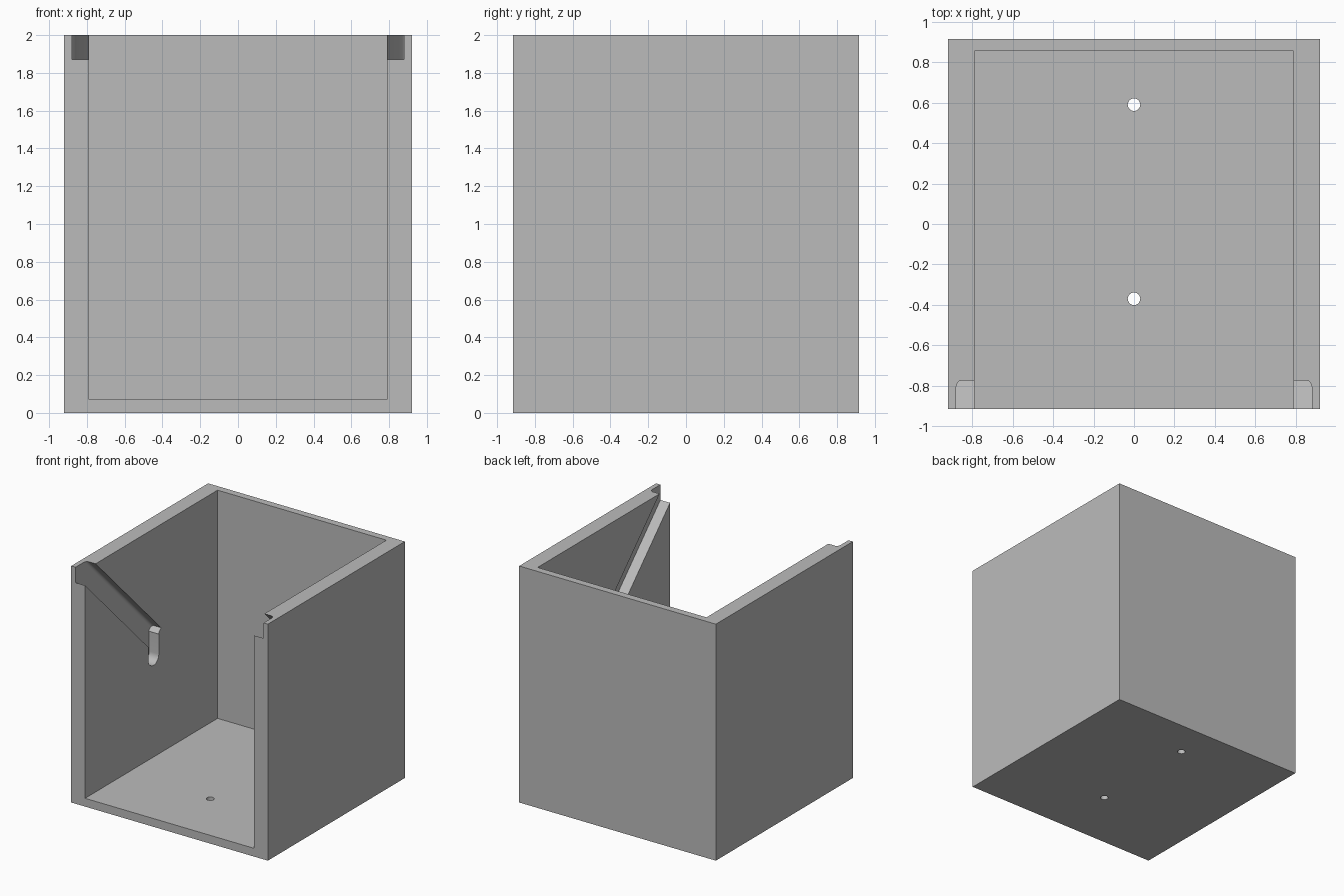
import bpy
import bmesh
import math
from mathutils import Vector

old = bpy.data.objects.get("Cube")
if old:
    bpy.data.objects.remove(old, do_unlink=True)

# Overall sizes
HALF_X, HALF_Y, HEIGHT = 0.92, 0.915, 2.0
INNER_X, GROOVE_X = 0.79, 0.88
BACK_Y, FLOOR_Z = 0.855, 0.07
SLOT_R, SLOT_Z = 0.07, 0.915

grey = bpy.data.materials.new("plain grey")
grey.use_nodes = True
colour = (0.5, 0.5, 0.5, 1)
grey.diffuse_color = colour
grey.node_tree.nodes["Principled BSDF"].inputs["Base Color"].default_value = colour


def extrude(name, outline, move, fillet=None):
    """Prism from an outline; fillet = (index of the rounded far edge, radius)."""
    bm = bmesh.new()
    base = [bm.verts.new(p) for p in outline]
    far = [bm.verts.new(Vector(p) + Vector(move)) for p in outline]
    n = len(base)
    bm.faces.new(base)
    bm.faces.new(far[::-1])
    for i in range(n):
        j = (i + 1) % n
        bm.faces.new((base[i], far[i], far[j], base[j]))
    if fillet:
        i, radius = fillet
        edge = bm.edges.get((far[i], far[(i + 1) % n]))
        bmesh.ops.bevel(bm, geom=[edge], offset=radius, segments=4,
                        profile=0.5, affect='EDGES')
    bmesh.ops.recalc_face_normals(bm, faces=bm.faces)
    mesh = bpy.data.meshes.new(name)
    bm.to_mesh(mesh)
    bm.free()
    obj = bpy.data.objects.new(name, mesh)
    bpy.context.collection.objects.link(obj)
    return obj


def block(name, x0, x1, y0, y1, z0, z1):
    outline = [(x0, y0, z0), (x1, y0, z0), (x1, y1, z0), (x0, y1, z0)]
    return extrude(name, outline, (0, 0, z1 - z0))


# Box body and its open-fronted cavity
box = block("box", -HALF_X, HALF_X, -HALF_Y, HALF_Y, 0, HEIGHT)
box.data.materials.append(grey)
cutters = [block("cavity_cutter", -INNER_X, INNER_X, -1.2, BACK_Y, FLOOR_Z, 2.3)]

# Sloping guide groove and rounded drop slot in each side wall
for side, label in ((1, "left"), (-1, "right")):
    start = side * (INNER_X - 0.1)
    depth = (GROOVE_X - INNER_X + 0.1) * side
    slope = [(-1.1, 2.055), (-1.1, 2.325), (0.1, 1.125), (-0.035, 0.99)]
    cutters.append(extrude(label + "_groove_cutter", [(start, y, z) for y, z in slope],
                           (depth, 0, 0), fillet=(1, 0.025)))
    arc = [(SLOT_R * math.cos(a), SLOT_Z + SLOT_R * math.sin(a))
           for a in (math.pi + math.pi * k / 16 for k in range(17))]
    drop = arc + [(SLOT_R, 1.09), (-SLOT_R, 1.04)]
    cutters.append(extrude(label + "_slot_cutter", [(start, y, z) for y, z in drop],
                           (depth, 0, 0)))

# Two screw holes through the floor
for label, hole_y in (("front", -0.37), ("back", 0.59)):
    ring = [(0.031 * math.cos(math.tau * k / 24), hole_y + 0.031 * math.sin(math.tau * k / 24), -0.1)
            for k in range(24)]
    cutters.append(extrude(label + "_hole_cutter", ring, (0, 0, 0.3)))

for cutter in cutters:
    cutter.hide_render = True
    cutter.hide_set(True)
    cut = box.modifiers.new(cutter.name, 'BOOLEAN')
    cut.operation = 'DIFFERENCE'
    cut.solver = 'EXACT'
    cut.object = cutter

# Bake the cuts and remove the helpers
bpy.context.view_layer.update()
graph = bpy.context.evaluated_depsgraph_get()
cut_mesh = bpy.data.meshes.new_from_object(box.evaluated_get(graph))
box.modifiers.clear()
box.data = cut_mesh
for cutter in cutters:
    bpy.data.objects.remove(cutter, do_unlink=True)

# Smooth only the rounded surfaces
bpy.ops.object.select_all(action='DESELECT')
box.select_set(True)
bpy.context.view_layer.objects.active = box
bpy.ops.object.shade_smooth_by_angle(angle=math.radians(25))
